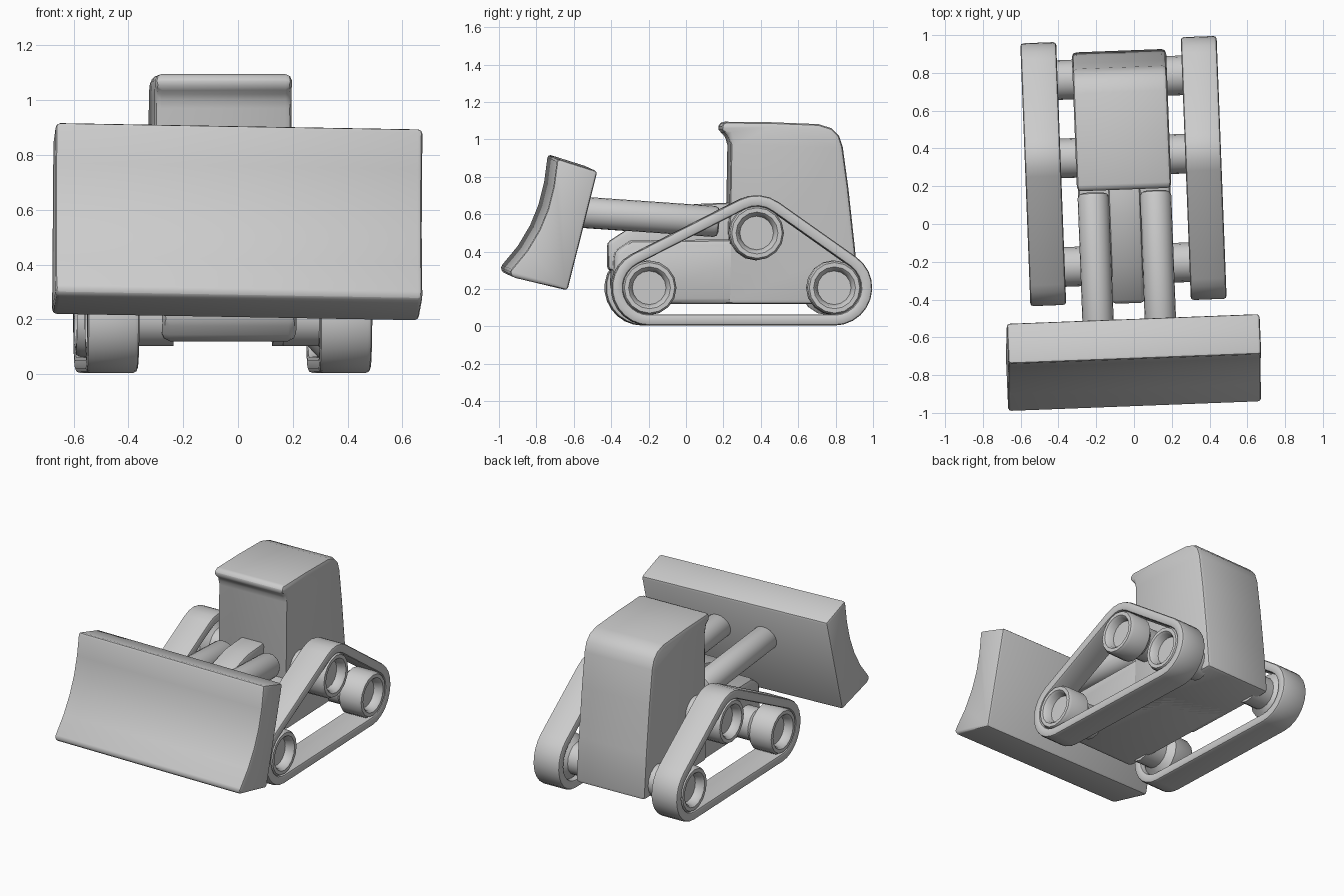
import bpy, bmesh, math
from mathutils import Matrix, Vector

cube = bpy.data.objects.get("Cube")
if cube:
    bpy.data.objects.remove(cube, do_unlink=True)

# Single flat colour
grey = bpy.data.materials.new("light grey")
grey.use_nodes = True
grey.diffuse_color = (0.6, 0.6, 0.6, 1)
grey.node_tree.nodes["Principled BSDF"].inputs["Base Color"].default_value = (0.6, 0.6, 0.6, 1)

# The whole vehicle stands slightly turned and off centre
PLACE = Matrix.Translation((-0.045, 0, 0)) @ Matrix.Rotation(math.radians(2.2), 4, 'Z')


def finish(name, bm, bevel=0.0, segments=2, local=Matrix()):
    """Round the hard edges, place the part and shade it."""
    bmesh.ops.recalc_face_normals(bm, faces=bm.faces)
    if bevel:
        hard = [e for e in bm.edges if len(e.link_faces) == 2
                and e.calc_face_angle() > math.radians(38)]
        bmesh.ops.bevel(bm, geom=hard, offset=bevel, segments=segments,
                        profile=0.5, affect='EDGES', clamp_overlap=True)
    bm.transform(PLACE @ local)
    bmesh.ops.recalc_face_normals(bm, faces=bm.faces)
    mesh = bpy.data.meshes.new(name)
    bm.to_mesh(mesh)
    bm.free()
    mesh.materials.append(grey)
    obj = bpy.data.objects.new(name, mesh)
    bpy.context.collection.objects.link(obj)
    bpy.ops.object.select_all(action='DESELECT')
    obj.select_set(True)
    bpy.context.view_layer.objects.active = obj
    bpy.ops.object.shade_smooth_by_angle(angle=math.radians(40))
    return obj


def extrude(name, profile, half, bevel, center=0.0, local=Matrix()):
    """Side profile (y, z) extruded across x."""
    bm = bmesh.new()
    a = [bm.verts.new((center - half, y, z)) for y, z in profile]
    b = [bm.verts.new((center + half, y, z)) for y, z in profile]
    n = len(profile)
    bm.faces.new(a)
    bm.faces.new(b)
    for i in range(n):
        j = (i + 1) % n
        bm.faces.new((a[i], a[j], b[j], b[i]))
    return finish(name, bm, bevel, local=local)


# Cab with a small visor over the front
extrude("cab", [(0.92, 0.12), (0.895, 0.42), (0.86, 0.74), (0.83, 0.96), (0.81, 1.02),
                (0.77, 1.06), (0.70, 1.082), (0.45, 1.092), (0.19, 1.095), (0.175, 1.05),
                (0.215, 1.025), (0.23, 0.97), (0.215, 0.12)], 0.25, 0.025)

# Chassis and narrow hood in front of the cab
extrude("chassis", [(0.6, 0.12), (0.6, 0.47), (-0.30, 0.46), (-0.39, 0.40),
                    (-0.40, 0.20), (-0.34, 0.12)], 0.245, 0.03)
extrude("hood", [(0.3, 0.3), (0.3, 0.665), (0.05, 0.655), (-0.22, 0.58),
                 (-0.42, 0.45), (-0.42, 0.3)], 0.085, 0.02)

# Curved blade, leaning a little to one side
blade = [(-0.50, 0.842), (-0.715, 0.91), (-0.735, 0.76), (-0.765, 0.64), (-0.81, 0.53),
         (-0.875, 0.42), (-0.97, 0.305), (-0.955, 0.275), (-0.66, 0.205)]
extrude("blade", blade, 0.67, 0.018, 0.016,
        Matrix.Translation((0, 0, 0.55)) @ Matrix.Rotation(math.radians(1), 4, 'Y')
        @ Matrix.Translation((0, 0, -0.55)))

# Track path: a band wrapped round three wheels
WHEELS = {"rear": (0.775, 0.207), "upper": (0.36, 0.50), "front": (-0.215, 0.207)}


def wrap(radius):
    centers = [Vector(c) for c in WHEELS.values()]
    normals = []
    for i in range(3):
        d = centers[(i + 1) % 3] - centers[i]
        normals.append(math.atan2(-d.x, d.y))
    pts = []
    for i, c in enumerate(centers):
        start, end = normals[i - 1], normals[i]
        while end < start:
            end += 2 * math.pi
        steps = max(3, round((end - start) / 0.25))
        for k in range(steps + 1):
            t = start + (end - start) * k / steps
            pts.append((c.x + radius * math.cos(t), c.y + radius * math.sin(t)))
    return pts


def track(name, side):
    bm = bmesh.new()
    outer, inner = wrap(0.202), wrap(0.142)
    rings = [[bm.verts.new((side * x, y, z)) for y, z in path]
             for x, path in ((0.33, outer), (0.52, outer), (0.52, inner), (0.33, inner))]
    n = len(outer)
    for r in range(4):
        a, b = rings[r], rings[(r + 1) % 4]
        for i in range(n):
            j = (i + 1) % n
            bm.faces.new((a[i], a[j], b[j], b[i]))
    return finish(name, bm, 0.016)


def wheel(name, side, y, z):
    """Dished wheel and its axle, turned about x."""
    profile = [(0.20, 0.105), (0.33, 0.105), (0.37, 0.147), (0.50, 0.145), (0.518, 0.135),
               (0.518, 0.112), (0.505, 0.10), (0.465, 0.09)]
    bm = bmesh.new()
    n = 16
    rings = [[bm.verts.new((side * x, y + r * math.cos(2 * math.pi * k / n),
                            z + r * math.sin(2 * math.pi * k / n))) for k in range(n)]
             for x, r in profile]
    for a, b in zip(rings, rings[1:]):
        for i in range(n):
            j = (i + 1) % n
            bm.faces.new((a[i], a[j], b[j], b[i]))
    bm.faces.new(rings[0])
    bm.faces.new(rings[-1])
    return finish(name, bm)


def arm(name, side):
    """Round push arm running from the cab to the blade."""
    a, b = Vector((side * 0.165, 0.17, 0.56)), Vector((side * 0.165, -0.62, 0.615))
    d = b - a
    bm = bmesh.new()
    bmesh.ops.create_cone(bm, cap_ends=True, segments=20, radius1=0.083,
                          radius2=0.083, depth=d.length)
    return finish(name, bm, 0.025, local=Matrix.Translation((a + b) / 2)
                  @ d.to_track_quat('Z', 'Y').to_matrix().to_4x4())


# Mirrored running gear and arms
for label, s in (("left", 1), ("right", -1)):
    track(label + "_track", s)
    arm(label + "_push_arm", s)
    for pos, (wy, wz) in WHEELS.items():
        wheel(f"{label}_{pos}_wheel", s, wy, wz)
